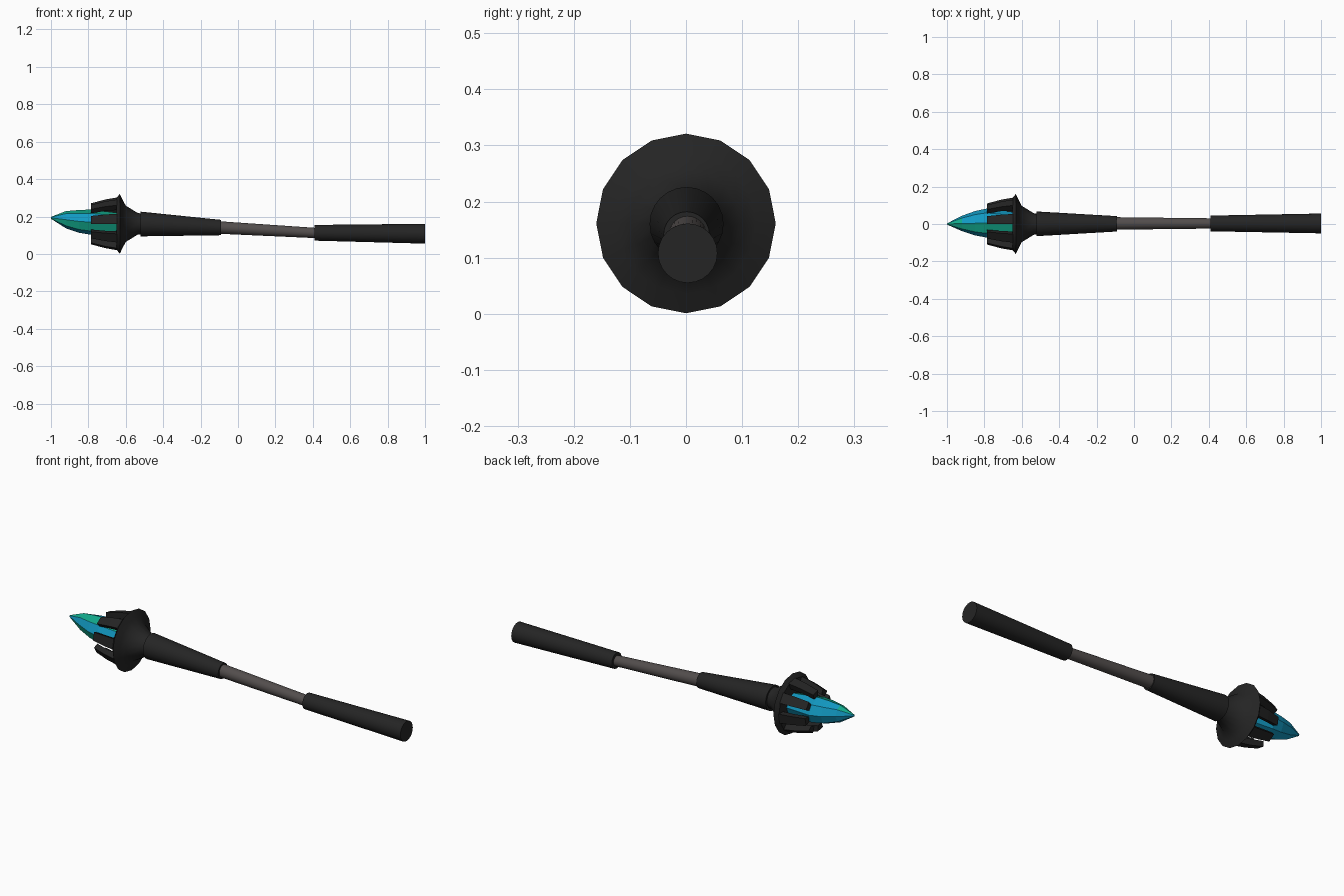
import bpy, bmesh
from math import sin, cos, radians, tau

cube = bpy.data.objects.get("Cube")
if cube:
    bpy.data.objects.remove(cube, do_unlink=True)


def material(name, r, g, b):
    m = bpy.data.materials.new(name)
    m.use_nodes = True
    m.diffuse_color = (r, g, b, 1)
    m.node_tree.nodes["Principled BSDF"].inputs["Base Color"].default_value = (r, g, b, 1)
    return m


BLACK = material("matte black", 0.018, 0.018, 0.018)
GREY = material("warm grey", 0.085, 0.075, 0.073)
BLUE = material("crystal blue", 0.006, 0.32, 0.54)
GREEN = material("crystal green", 0.006, 0.4, 0.26)


def finish(name, bm, mats, smooth=True):
    bmesh.ops.recalc_face_normals(bm, faces=bm.faces)
    mesh = bpy.data.meshes.new(name)
    bm.to_mesh(mesh)
    bm.free()
    for m in mats:
        mesh.materials.append(m)
    obj = bpy.data.objects.new(name, mesh)
    bpy.context.collection.objects.link(obj)
    if smooth:
        bpy.ops.object.select_all(action="DESELECT")
        obj.select_set(True)
        bpy.context.view_layer.objects.active = obj
        bpy.ops.object.shade_smooth_by_angle(angle=radians(35))
    return obj


def loft(name, sections, sides, mats, smooth=True, pick=None):
    """Skin rings given as (x, centre y, centre z, half width, half height)."""
    bm = bmesh.new()
    rings = []
    for x, cy, cz, ry, rz in sections:
        rings.append([bm.verts.new((x, cy + ry * cos(tau * i / sides), cz + rz * sin(tau * i / sides)))
                      for i in range(sides)])
    for level, (a, b) in enumerate(zip(rings, rings[1:])):
        for i in range(sides):
            j = (i + 1) % sides
            f = bm.faces.new((a[i], a[j], b[j], b[i]))
            if pick:
                f.material_index = pick(level, i)
    bm.faces.new(rings[0])
    bm.faces.new(rings[-1])
    return finish(name, bm, mats, smooth)


# Handle: grip, shaft and tapered sleeve
def rod(name, x0, z0, r0, x1, z1, r1, mat, y=0.003):
    loft(name, [(x0, y, z0, r0, r0), (x1, y, z1, r1, r1)], 24, [mat])


rod("grip", 0.41, 0.113, 0.042, 1.0, 0.108, 0.053, BLACK)
rod("shaft", -0.15, 0.144, 0.034, 0.45, 0.11, 0.027, GREY)
rod("sleeve", -0.52, 0.16, 0.066, -0.09, 0.141, 0.041, BLACK, 0.001)

# Flared collar with a hollow cup behind the prongs
CZ = 0.161
collar = [(-0.50, 0.055), (-0.535, 0.057), (-0.60, 0.097), (-0.615, 0.125),
          (-0.632, 0.16), (-0.65, 0.138), (-0.65, 0.1), (-0.635, 0.03)]
loft("collar", [(x, 0, CZ, r, r) for x, r in collar], 16, [BLACK])

# Eight prongs, each filling every second side of the collar
bm = bmesh.new()
for k in range(8):
    ends = []
    for x, inner, outer in ((-0.64, 0.105, 0.142), (-0.71, 0.097, 0.13), (-0.785, 0.08, 0.11)):
        a, b = radians(22.5 + 45 * k), radians(45 + 45 * k)
        ends.append([bm.verts.new((x, r * cos(t), CZ + r * sin(t)))
                     for r, t in ((inner, a), (outer, a), (outer, b), (inner, b))])
    for p, q in zip(ends, ends[1:]):
        for i in range(4):
            j = (i + 1) % 4
            bm.faces.new((p[i], p[j], q[j], q[i]))
    bm.faces.new(ends[0])
    bm.faces.new(ends[-1])
finish("prongs", bm, [BLACK], False)


# Crystal: faceted, with green facets along the front and near the point
def facet(level, side):
    if level == 3:
        return 1 if side in (1, 2, 4) else 0
    return 1 if side in (2, 4) else 0


crystal = [(-0.63, 0.002, 0.163, 0.06, 0.055), (-0.79, 0.005, 0.17, 0.077, 0.067),
           (-0.85, 0.004, 0.174, 0.065, 0.061), (-0.92, 0.003, 0.183, 0.041, 0.046),
           (-1.0, 0, 0.193, 0.003, 0.005)]
loft("crystal", crystal, 8, [BLUE, GREEN], False, facet)
